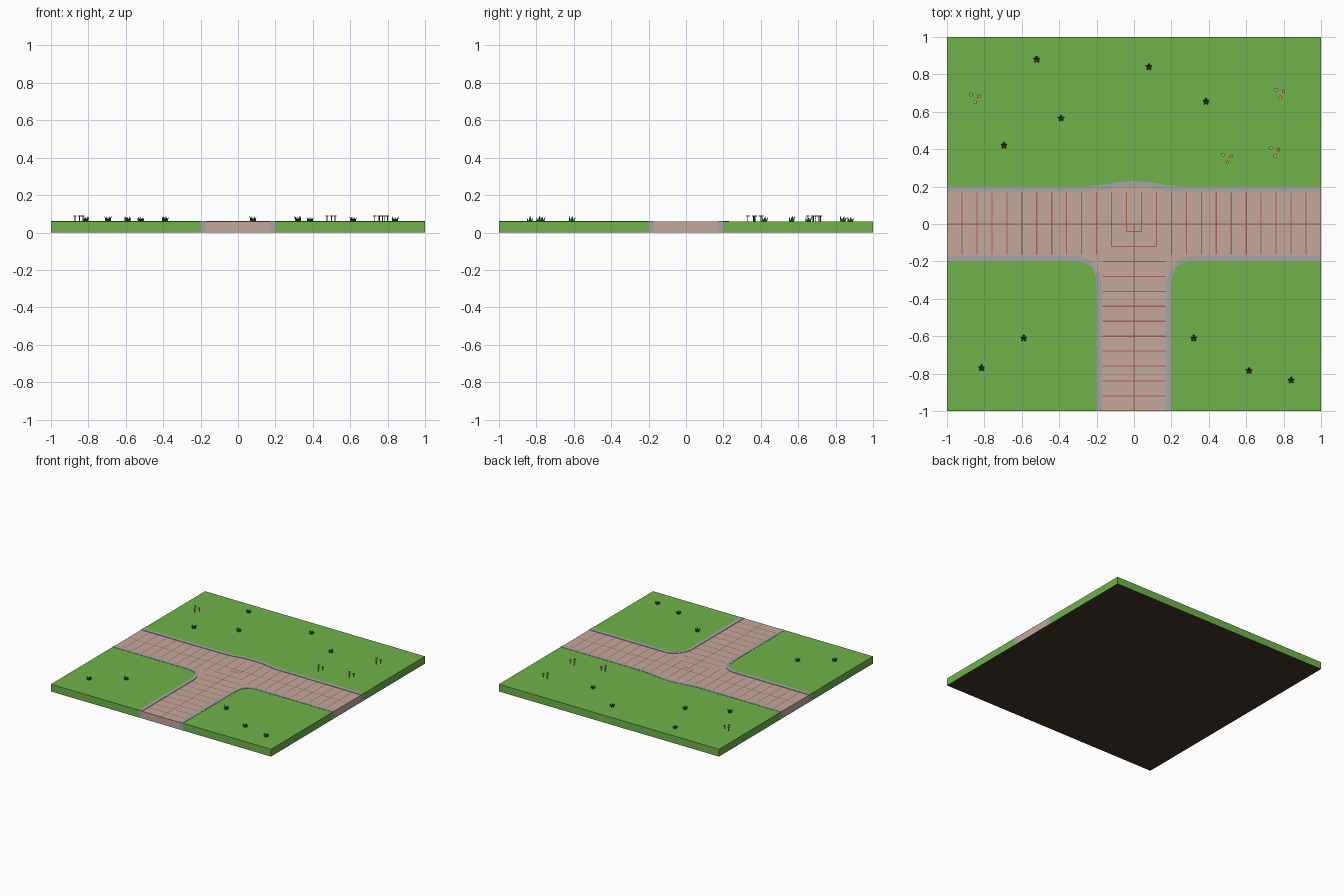
import bpy, bmesh, math, random
from mathutils import Vector

if "Cube" in bpy.data.objects:
    bpy.data.objects.remove(bpy.data.objects["Cube"])

random.seed(4)


def material(name, rgb):
    m = bpy.data.materials.new(name)
    m.diffuse_color = (*rgb, 1)
    m.use_nodes = True
    m.node_tree.nodes["Principled BSDF"].inputs["Base Color"].default_value = m.diffuse_color
    return m


GRASS = material("grass green", (0.16, 0.45, 0.07))
PAVING = material("paving tan", (0.55, 0.39, 0.33))
JOINT = material("joint red", (0.40, 0.13, 0.09))
KERB = material("kerb grey", (0.38, 0.38, 0.39))
SOIL = material("soil brown", (0.06, 0.035, 0.026))
TUFT = material("tuft dark green", (0.04, 0.13, 0.025))
PINK = material("petal lilac", (0.62, 0.33, 0.50))
ORANGE = material("petal orange", (0.80, 0.25, 0.06))
YELLOW = material("petal yellow", (0.85, 0.45, 0.08))

TOP = 0.06


def finish(name, bm, *mats):
    mesh = bpy.data.meshes.new(name)
    bm.to_mesh(mesh)
    bm.free()
    for m in mats:
        mesh.materials.append(m)
    ob = bpy.data.objects.new(name, mesh)
    bpy.context.collection.objects.link(ob)
    return ob


def prism(name, outline, height, mat):
    """Extrude an outline up from the ground; the underside is soil."""
    bm = bmesh.new()
    face = bm.faces.new([bm.verts.new((x, y, 0)) for x, y in outline])
    ext = bmesh.ops.extrude_face_region(bm, geom=[face], use_keep_orig=True)
    for v in ext["geom"]:
        if isinstance(v, bmesh.types.BMVert):
            v.co.z = height
    bmesh.ops.recalc_face_normals(bm, faces=bm.faces)
    for f in bm.faces:
        f.normal_update()
        f.material_index = 1 if f.normal.z < -0.5 else 0
    return finish(name, bm, mat, SOIL)


def flip(points):
    return [(-x, y) for x, y in points]


# Kerb edges, left to right along the back and from left edge to front at the corner
back_half_in = [(-1, 0.17), (-0.25, 0.172), (-0.17, 0.18), (-0.08, 0.195)]
back_half_out = [(-1, 0.2), (-0.25, 0.2), (-0.17, 0.21), (-0.08, 0.224)]
back_in = back_half_in + [(0, 0.2)] + flip(back_half_in)[::-1]
back_out = back_half_out + [(0, 0.23)] + flip(back_half_out)[::-1]
corner_in = [(-1, -0.17), (-0.31, -0.17), (-0.27, -0.176), (-0.225, -0.203),
             (-0.187, -0.257), (-0.172, -0.31), (-0.17, -1)]
corner_out = [(-1, -0.2), (-0.30, -0.2), (-0.25, -0.212), (-0.222, -0.235),
              (-0.205, -0.28), (-0.2, -0.35), (-0.2, -1)]

# Ground pieces
prism("back_lawn", back_out + [(1, 1), (-1, 1)], TOP, GRASS)
prism("back_kerb", back_in + back_out[::-1], TOP + 0.002, KERB)
for side, turn in (("left", list), ("right", flip)):
    prism(side + "_lawn", turn(corner_out + [(-1, -1)]), TOP, GRASS)
    prism(side + "_kerb", turn(corner_in + corner_out[::-1]), TOP + 0.002, KERB)
prism("path", back_in + flip(corner_in) + corner_in[::-1], TOP - 0.001, PAVING)

# Paving joints: thin strips laid on the path
joints = bmesh.new()


def strip(x0, y0, x1, y1, w=0.003):
    z = TOP + 0.0004
    joints.faces.new([joints.verts.new(p) for p in (
        (x0 - w, y0 - w, z), (x1 + w, y0 - w, z), (x1 + w, y1 + w, z), (x0 - w, y1 + w, z))])


for i in range(12):
    d = 0.04 + 0.08 * i
    for s in (-1, 1):
        strip(s * d, -min(d, 0.16), s * d, 0.165)
    half = min(d, 0.165)
    strip(-half, -d, half, -d)
strip(-0.997, 0, 0.997, 0)
strip(0, -0.997, 0, 0)
finish("paving_joints", joints, JOINT)

# Grass tufts: a ring of pointed blades leaning outward around a middle one
tufts = [(-0.52, 0.88), (0.08, 0.84), (0.385, 0.655), (-0.39, 0.565), (-0.695, 0.42),
         (-0.59, -0.61), (-0.815, -0.77), (0.32, -0.61), (0.615, -0.785), (0.84, -0.835)]


def blade(bm, base, tip, r):
    ring = [bm.verts.new(base + Vector((r * math.cos(a), r * math.sin(a), 0)))
            for a in (0.5, 2.6, 4.7)]
    end = bm.verts.new(tip)
    for i in range(3):
        bm.faces.new((ring[i], ring[(i + 1) % 3], end))


for x, y in tufts:
    bm = bmesh.new()
    c = Vector((x, y, TOP))
    blade(bm, c, c + Vector((0, 0, 0.026)), 0.007)
    for i in range(5):
        a = math.pi / 2 + i * math.tau / 5
        out = Vector((math.cos(a), math.sin(a), 0))
        blade(bm, c + out * 0.009, c + out * 0.019 + Vector((0, 0, random.uniform(0.018, 0.032))), 0.008)
    finish("grass_tuft", bm, TUFT)

# Flower groups: three thin stems, each with a flat head
flowers = [(-0.85, 0.673), (0.78, 0.70), (0.498, 0.352), (0.753, 0.387)]
for x, y in flowers:
    bm = bmesh.new()
    for k, (dx, dy) in enumerate([(-0.022, 0.018), (0.02, 0.01), (0.002, -0.022)]):
        for r, z0, z1, n, slot in ((0.0025, TOP, 0.086, 4, 0), (0.010, 0.085, 0.09, 6, k + 1)):
            made = bmesh.ops.create_cone(bm, cap_ends=True, segments=n, radius1=r, radius2=r,
                                         depth=z1 - z0)["verts"]
            bmesh.ops.translate(bm, verts=made, vec=(x + dx, y + dy, (z0 + z1) / 2))
            for f in {f for v in made for f in v.link_faces}:
                f.material_index = slot
    finish("flower_group", bm, TUFT, PINK, ORANGE, YELLOW)
